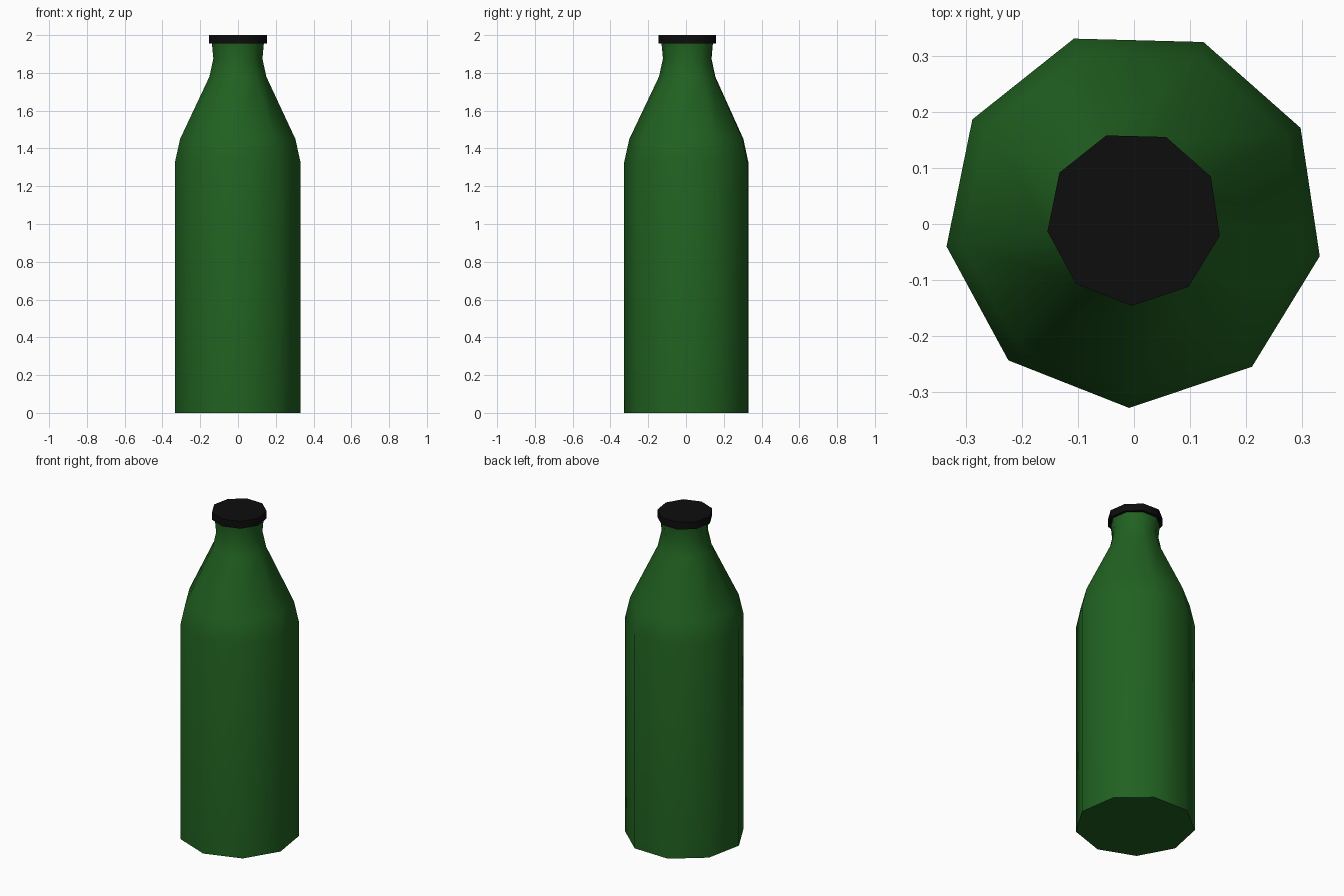
import bpy, bmesh, math

if "Cube" in bpy.data.objects:
    bpy.data.objects.remove(bpy.data.objects["Cube"])

SIDES = 9
START = math.radians(-91.5)
CENTRE_Y = 0.01


def material(name, color):
    m = bpy.data.materials.new(name)
    m.diffuse_color = color
    m.use_nodes = True
    m.node_tree.nodes["Principled BSDF"].inputs["Base Color"].default_value = m.diffuse_color
    return m


def lathe(name, profile, mat):
    """Spin a (radius, z) profile into a closed nine-sided solid."""
    bm = bmesh.new()
    rings = []
    for r, z in profile:
        angles = [START + 2 * math.pi * i / SIDES for i in range(SIDES)]
        rings.append([bm.verts.new((r * math.cos(a), CENTRE_Y + r * math.sin(a), z))
                      for a in angles])
    for low, high in zip(rings, rings[1:]):
        for i in range(SIDES):
            j = (i + 1) % SIDES
            bm.faces.new((low[i], low[j], high[j], high[i]))
    bm.faces.new(rings[0][::-1])
    bm.faces.new(rings[-1])
    mesh = bpy.data.meshes.new(name)
    bm.to_mesh(mesh)
    bm.free()
    mesh.materials.append(mat)
    obj = bpy.data.objects.new(name, mesh)
    bpy.context.collection.objects.link(obj)
    bpy.ops.object.select_all(action='DESELECT')
    obj.select_set(True)
    bpy.context.view_layer.objects.active = obj
    bpy.ops.object.shade_smooth_by_angle(angle=math.radians(50))
    return obj


green = material("green_glass", (0.015, 0.12, 0.015, 1))
black = material("black_cap", (0.004, 0.004, 0.004, 1))

# Bottle body, shoulder and neck
lathe("bottle", [(0.338, 0), (0.338, 1.325), (0.31, 1.45), (0.153, 1.78),
                 (0.132, 1.875), (0.14, 1.96)], green)

# Cap
lathe("cap", [(0.156, 1.955), (0.156, 2.0)], black)
